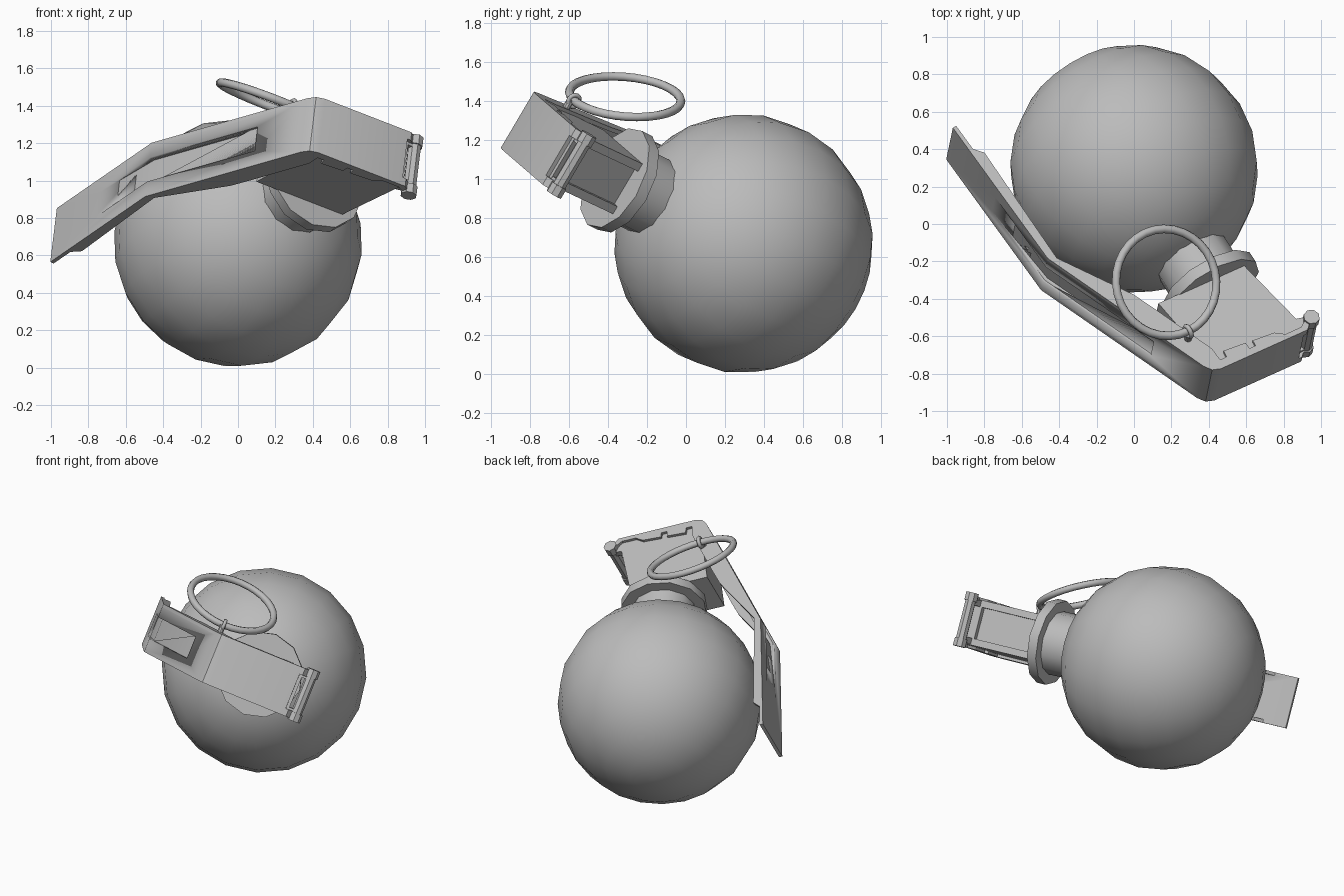
import bpy, bmesh, math
from mathutils import Matrix, Vector

if "Cube" in bpy.data.objects:
    bpy.data.objects.remove(bpy.data.objects["Cube"])

# Tilted working frame: X along the head plate, Y across the lever, Z out of the neck
CENTRE = Vector((0, 0.295, 0.667))
AX_X = Vector((0.86, 0.386, -0.333)).normalized()
AX_Y = Vector((0.10, 0.503, 0.858))
AX_Y = (AX_Y - AX_X * AX_Y.dot(AX_X)).normalized()
AX_Z = AX_X.cross(AX_Y)
FRAME = Matrix.Translation(CENTRE) @ Matrix((AX_X, AX_Y, AX_Z)).transposed().to_4x4()

grey = bpy.data.materials.new("plain grey")
grey.diffuse_color = (0.5, 0.5, 0.5, 1)
grey.use_nodes = True
grey.node_tree.nodes["Principled BSDF"].inputs["Base Color"].default_value = grey.diffuse_color


def finish(bm, name, matrix=FRAME, smooth=35):
    bmesh.ops.recalc_face_normals(bm, faces=bm.faces)
    mesh = bpy.data.meshes.new(name)
    bm.to_mesh(mesh)
    bm.free()
    mesh.transform(matrix)
    mesh.materials.append(grey)
    ob = bpy.data.objects.new(name, mesh)
    bpy.context.collection.objects.link(ob)
    bpy.ops.object.select_all(action='DESELECT')
    ob.select_set(True)
    bpy.context.view_layer.objects.active = ob
    bpy.ops.object.shade_smooth_by_angle(angle=math.radians(smooth))
    return ob


def prism(name, outline, y0, y1):
    """Extrude an (x, z) outline across the lever from y0 to y1."""
    bm = bmesh.new()
    face = bm.faces.new([bm.verts.new((x, y0, z)) for x, z in outline])
    new = bmesh.ops.extrude_face_region(bm, geom=[face])["geom"]
    bmesh.ops.translate(bm, vec=(0, y1 - y0, 0),
                        verts=[v for v in new if isinstance(v, bmesh.types.BMVert)])
    return finish(bm, name, smooth=30)


def cylinder(name, radius, start, end, sides):
    bm = bmesh.new()
    start, end = Vector(start), Vector(end)
    d = end - start
    m = Matrix.Translation((start + end) / 2) @ d.to_track_quat('Z', 'Y').to_matrix().to_4x4()
    bmesh.ops.create_cone(bm, cap_ends=True, segments=sides, radius1=radius,
                          radius2=radius, depth=d.length, matrix=m)
    return finish(bm, name)


def torus(name, major, minor, matrix, n, k):
    bm = bmesh.new()
    rows = []
    for i in range(n):
        t = 2 * math.pi * i / n
        rows.append([])
        for j in range(k):
            p = 2 * math.pi * j / k
            r = major + minor * math.cos(p)
            rows[-1].append(bm.verts.new((r * math.cos(t), r * math.sin(t), minor * math.sin(p))))
    for i in range(n):
        for j in range(k):
            a, b, q = rows[i], rows[(i + 1) % n], (j + 1) % k
            bm.faces.new((a[j], b[j], b[q], a[q]))
    return finish(bm, name, matrix, 80)


def offset(path, dist):
    """Shift an open (x, z) path sideways with mitred corners."""
    pts = [Vector(p) for p in path]
    out = []
    for i, p in enumerate(pts):
        dirs = []
        if i:
            dirs.append((p - pts[i - 1]).normalized())
        if i < len(pts) - 1:
            dirs.append((pts[i + 1] - p).normalized())
        normals = [Vector((-d.y, d.x)) for d in dirs]
        n = sum(normals, Vector((0, 0))).normalized()
        out.append(tuple(p + n * dist / n.dot(normals[0])))
    return out


def cut(ob, cutter):
    mod = ob.modifiers.new("recess", 'BOOLEAN')
    mod.operation, mod.solver, mod.object = 'DIFFERENCE', 'EXACT', cutter
    bpy.context.view_layer.objects.active = ob
    bpy.ops.object.modifier_apply(modifier=mod.name)


# Round body
bm = bmesh.new()
bmesh.ops.create_uvsphere(bm, u_segments=20, v_segments=12, radius=0.665)
finish(bm, "round_body", smooth=80)

# Neck and collar
cylinder("neck", 0.21, (0, 0, 0.5), (0, 0, 0.8), 12)
cylinder("collar", 0.28, (0, 0, 0.79), (0, 0, 0.855), 12)

# Head block with two rails on its hinge side
prism("head_block", [(-0.36, 0.85), (0.13, 0.85), (0.23, 1.335), (-0.29, 1.335)], -0.15, 0.15)
for side in (-1, 1):
    prism("head_rail", [(0.1, 0.85), (0.17, 0.85), (0.27, 1.335), (0.1, 1.335)],
          side * 0.15, side * 0.105)
prism("head_rail_top", [(0.15, 1.25), (0.25, 1.25), (0.27, 1.335), (0.15, 1.335)], -0.12, 0.12)

# Lever plate following the head and the ball
outer = [(0.25, 1.36), (-0.27, 1.36), (-0.315, 1.345), (-0.345, 1.305),
         (-0.76, 0.35), (-0.81, -0.58)]
HALF = 0.168
plate = prism("lever_plate", outer + offset(outer, 0.022)[::-1], -HALF, HALF)

# Pressed channel along the lever, fading out towards the free end
channel = [(-0.473, 1.01), (-0.76, 0.35), (-0.787, -0.15)]
inner = offset(channel, 0.032)
cutter = prism("channel_cutter", offset(channel[:2], -0.05)[:1] + [(-0.82, 0.36), (-0.84, -0.15)]
               + [channel[2], inner[1], inner[0]], -0.075, 0.075)
deep = offset(channel, 0.05)
rib = prism("lever_channel", offset(channel, 0.012) + [deep[1], deep[0]], -0.09, 0.09)
for part in (plate, rib):
    cut(part, cutter)
bpy.data.objects.remove(cutter)

# Folded side walls of the lever, deeper around the head
wall_inner = [(-0.782, -0.42), (-0.735, -0.37), (-0.715, 0.37), (-0.46, 0.75), (-0.41, 0.86),
              (-0.25, 1.23), (-0.245, 1.31), (-0.205, 1.31), (-0.20, 1.27),
              (-0.07, 1.28), (-0.068, 1.32), (-0.03, 1.32), (-0.028, 1.285),
              (0.1, 1.295), (0.15, 1.33), (0.25, 1.33)]
wall = outer[:5] + [(-0.801, -0.42)] + wall_inner
for side in (-1, 1):
    prism("lever_side_wall", wall, side * HALF, side * (HALF - 0.022))

# Hinge pin, its end tabs and the hooks on the lever
cylinder("hinge_pin", 0.036, (0.325, -0.17, 1.305), (0.325, 0.17, 1.305), 8)
for side in (-1, 1):
    prism("hinge_tab", [(0.2, 1.25), (0.33, 1.28), (0.33, 1.33), (0.2, 1.335)],
          side * 0.145, side * 0.105)
    prism("lever_hook", [(0.24, 1.36), (0.24, 1.335), (0.29, 1.30), (0.31, 1.32), (0.27, 1.36)],
          side * HALF, side * 0.12)
    cylinder("hinge_pin_cap", 0.044, (0.325, side * 0.18, 1.305), (0.325, side * 0.125, 1.305), 8)

# Safety pin, pull ring and the eye that joins them
cylinder("safety_pin", 0.02, (-0.335, -0.16, 1.12), (-0.335, 0.215, 1.12), 10)
tilt = Vector((0.38, 0.09, 1)).to_track_quat('Z', 'Y').to_matrix().to_4x4()
ring_centre = Vector((0.172, -0.312, 1.42))
torus("pull_ring", 0.287, 0.023, Matrix.Translation(ring_centre) @ tilt, 32, 8)
spot = Vector((0.29, -0.575, 1.398))
along = (spot - ring_centre).cross(Vector((0.38, 0.09, 1)))
torus("pin_eye", 0.032, 0.013, Matrix.Translation(spot) @ along.to_track_quat('Z', 'Y').to_matrix().to_4x4(), 12, 6)
